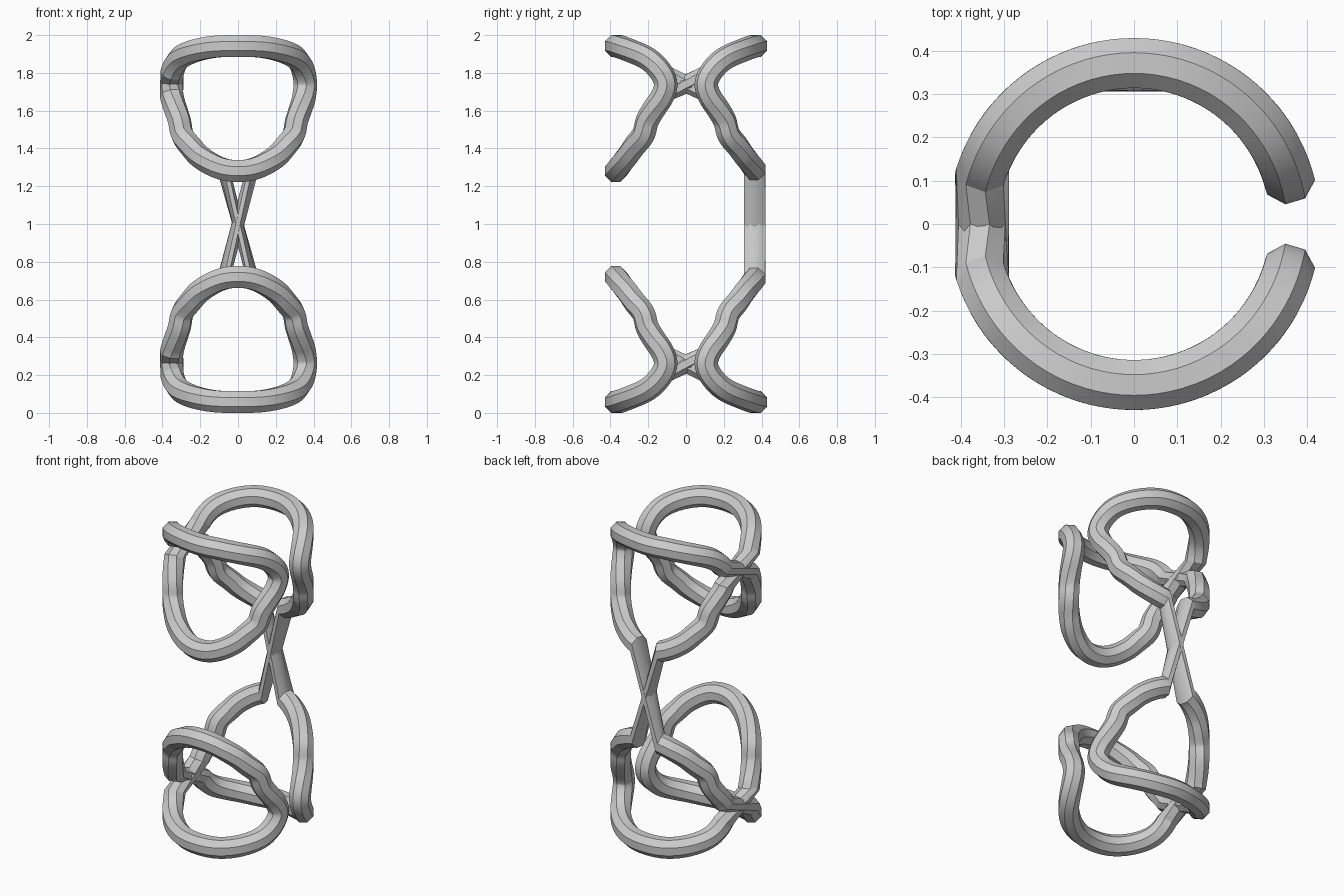
import bpy, bmesh, math
from mathutils import Vector

cube = bpy.data.objects.get("Cube")
if cube:
    bpy.data.objects.remove(cube, do_unlink=True)

RADIUS, TUBE, SIDES, STEPS = 0.372, 0.0625, 8, 5
WAIST_Z, WAIST_GAP, TIE_GAP = 1.745, 0.05, 0.07

# One half of a loop, top to bottom: degrees around the cylinder, height
HALF = [(0, 1.942), (20, 1.938), (41, 1.912), (57.5, 1.873), (68.5, 1.81),
        (73.2, 1.741), (70, 1.673), (63, 1.61), (56.5, 1.546), (52.5, 1.472),
        (42.7, 1.412), (31.8, 1.352), (15, 1.296), (0, 1.28)]


def catmull(a, b, c, d, t):
    return 0.5 * (2 * b + (c - a) * t + (2 * a - 5 * b + 4 * c - d) * t ** 2
                  + (3 * b - a - 3 * c + d) * t ** 3)


def loop(side):
    """Closed loop wrapped on the cylinder (side -1 front, 1 back): points with tangents."""
    # left half downwards, then right half upwards
    flat = [Vector((-a, z)) for a, z in HALF] + [Vector(p) for p in HALF[-2:0:-1]]
    n, pts = len(flat), []
    for i in range(n):
        ctrl = [flat[(i + k) % n] for k in (-1, 0, 1, 2)]
        for s in range(STEPS):
            a, z = catmull(*ctrl, s / STEPS)
            a = math.radians(a)
            pts.append(Vector((RADIUS * math.sin(a), side * RADIUS * math.cos(a), z)))
    m = len(pts)
    return [(p, (pts[(i + 1) % m] - pts[i - 1]).normalized()) for i, p in enumerate(pts)]


def open_at_waist(samples):
    """Cut the loop at its left waist and start just below the cut."""
    def cut(s):
        return s[0].x < 0 and abs(s[0].z - WAIST_Z) < WAIST_GAP
    last = max(i for i, s in enumerate(samples) if cut(s))
    turned = samples[last + 1:] + samples[:last + 1]
    return [s for s in turned if not cut(s)]


def flip(samples):
    """Mirror a strand top to bottom about z = 1."""
    return [(Vector((p.x, p.y, 2 - p.z)), Vector((t.x, t.y, -t.z))) for p, t in samples]


# Strands of the upper pair; consecutive strands are joined by straight crossing ties
front = open_at_waist(loop(-1))
back = open_at_waist(loop(1))
low = [i for i, (p, t) in enumerate(back) if p.z < 1.4 and abs(p.x) < TIE_GAP]
back_left, back_right = back[:low[0]], back[low[-1] + 1:]
upper = back_right + front + back_left
path = upper + flip(upper)

# Sweep an octagon along the closed path
bm = bmesh.new()
rings = []
for p, t in path:
    out = Vector((p.x, p.y, 0)).normalized()
    out = (out - t * out.dot(t)).normalized()
    across = t.cross(out)
    ring = []
    for k in range(SIDES):
        a = math.tau * (k + 0.5) / SIDES
        ring.append(bm.verts.new(p + TUBE * (math.cos(a) * out + math.sin(a) * across)))
    rings.append(ring)
for i, ring in enumerate(rings):
    nxt = rings[(i + 1) % len(rings)]
    for k in range(SIDES):
        j = (k + 1) % SIDES
        bm.faces.new((ring[k], ring[j], nxt[j], nxt[k]))
bmesh.ops.recalc_face_normals(bm, faces=bm.faces)
mesh = bpy.data.meshes.new("crossed_loop_tube")
bm.to_mesh(mesh)
bm.free()

# Plain grey finish
grey = bpy.data.materials.new("light_grey")
grey.use_nodes = True
colour = (0.6, 0.6, 0.6, 1)
grey.diffuse_color = colour
grey.node_tree.nodes["Principled BSDF"].inputs["Base Color"].default_value = colour
mesh.materials.append(grey)

tube = bpy.data.objects.new("crossed_loop_tube", mesh)
bpy.context.collection.objects.link(tube)
bpy.ops.object.select_all(action="DESELECT")
tube.select_set(True)
bpy.context.view_layer.objects.active = tube
bpy.ops.object.shade_smooth_by_angle(angle=math.radians(30))
